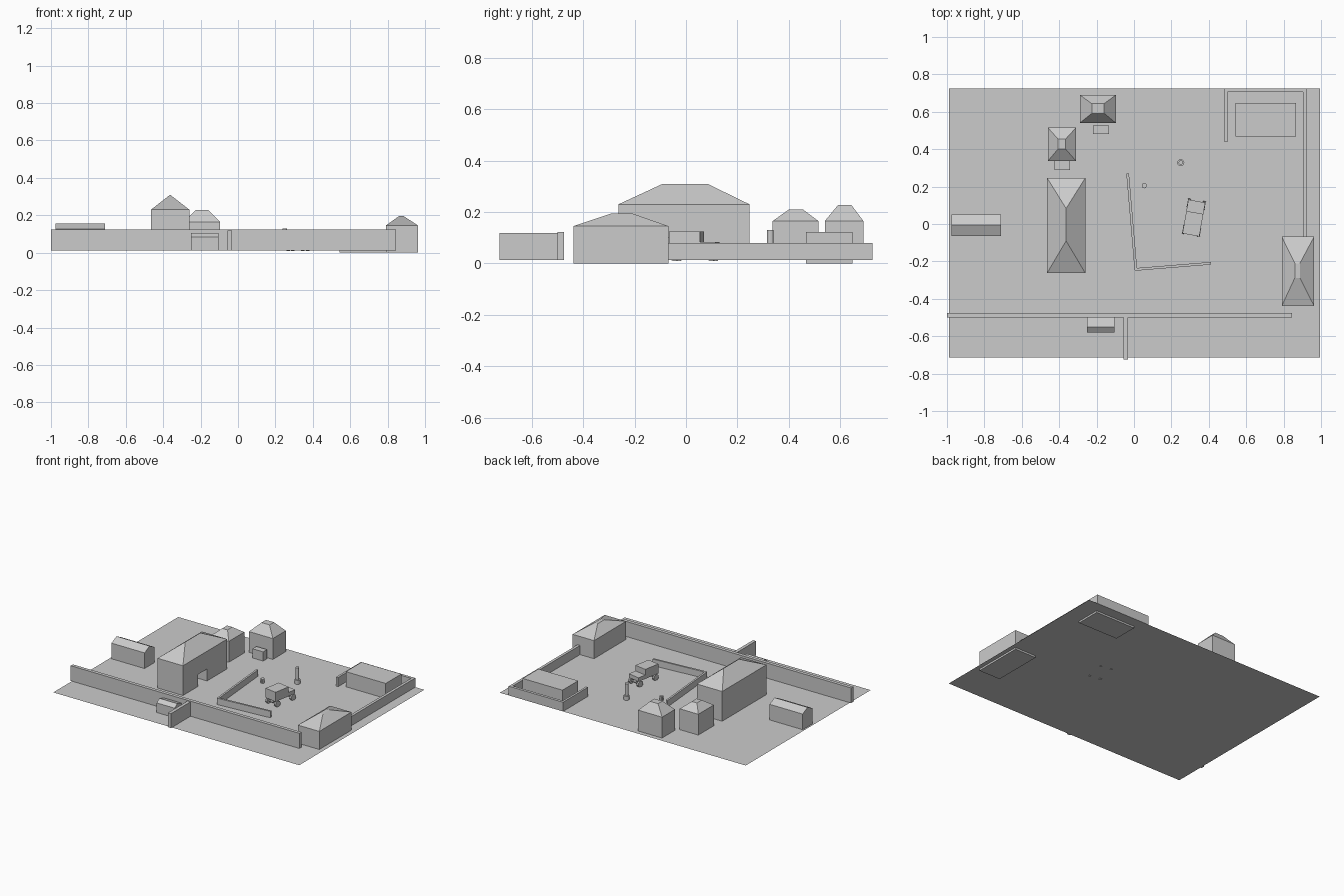
import bpy, bmesh, math
from mathutils import Matrix, Vector

if "Cube" in bpy.data.objects:
    bpy.data.objects.remove(bpy.data.objects["Cube"])

G = 0.013  # ground level


def mesh_object(name, verts, faces):
    me = bpy.data.meshes.new(name)
    bm = bmesh.new()
    vs = [bm.verts.new(v) for v in verts]
    for f in faces:
        bm.faces.new([vs[i] for i in f])
    bmesh.ops.remove_doubles(bm, verts=bm.verts, dist=1e-5)
    bmesh.ops.recalc_face_normals(bm, faces=bm.faces)
    bm.to_mesh(me)
    bm.free()
    ob = bpy.data.objects.new(name, me)
    bpy.context.collection.objects.link(ob)
    return ob


def ring_stack(name, levels):
    """Stack of rectangles (x0, x1, y0, y1, z), closed at both ends."""
    verts, faces = [], [(3, 2, 1, 0)]
    for x0, x1, y0, y1, z in levels:
        verts += [(x0, y0, z), (x1, y0, z), (x1, y1, z), (x0, y1, z)]
    for k in range(len(levels) - 1):
        for i in range(4):
            j = (i + 1) % 4
            faces.append((4 * k + i, 4 * k + j, 4 * k + 4 + j, 4 * k + 4 + i))
    n = 4 * (len(levels) - 1)
    t = levels[-1]
    if t[1] - t[0] > 1e-4 and t[3] - t[2] > 1e-4:
        faces.append((n, n + 1, n + 2, n + 3))
    return mesh_object(name, verts, faces)


def box(name, x0, x1, y0, y1, z0, z1):
    return ring_stack(name, [(x0, x1, y0, y1, z0), (x0, x1, y0, y1, z1)])


def house(name, x0, x1, y0, y1, eaves, top, z0=G):
    """Walls with a hipped roof; top = (x0, x1, y0, y1, z) of the flat cap."""
    return ring_stack(name, [(x0, x1, y0, y1, z0), (x0, x1, y0, y1, eaves), top])


def hip_ridge(name, x0, x1, y0, y1, eaves, xr, ya, yb, zr):
    v = [(x, y, z) for z in (G, eaves)
         for x, y in ((x0, y0), (x1, y0), (x1, y1), (x0, y1))]
    v += [(xr, ya, zr), (xr, yb, zr)]
    f = [(3, 2, 1, 0), (0, 1, 5, 4), (1, 2, 6, 5), (2, 3, 7, 6), (3, 0, 4, 7),
         (4, 5, 8), (5, 6, 9, 8), (6, 7, 9), (7, 4, 8, 9)]
    return mesh_object(name, v, f)


def gable(name, x0, x1, profile):
    """Extrude a (y, z) outline along x."""
    n = len(profile)
    v = [(x, y, z) for x in (x0, x1) for y, z in profile]
    f = [tuple(range(n)), tuple(range(2 * n - 1, n - 1, -1))]
    f += [(i, (i + 1) % n, n + (i + 1) % n, n + i) for i in range(n)]
    return mesh_object(name, v, f)


def wall(name, a, b, thick, z0, z1):
    a, b = Vector(a), Vector(b)
    d = b - a
    ob = box(name, 0, d.length, -thick / 2, thick / 2, z0, z1)
    ob.matrix_world = Matrix.Translation((a.x, a.y, 0)) @ Matrix.Rotation(math.atan2(d.y, d.x), 4, 'Z')
    return ob


def cylinder(name, loc, r, depth, sides, rot=None):
    me = bpy.data.meshes.new(name)
    bm = bmesh.new()
    bmesh.ops.create_cone(bm, cap_ends=True, segments=sides, radius1=r, radius2=r,
                          depth=depth, matrix=Matrix.Translation(loc) @ (rot or Matrix()))
    bm.to_mesh(me)
    bm.free()
    ob = bpy.data.objects.new(name, me)
    bpy.context.collection.objects.link(ob)
    return ob


# Ground sheet
mesh_object("ground", [(-.99, -.715, G), (.995, -.715, G), (.995, .725, G), (-.99, .725, G)],
            [(0, 1, 2, 3)])

# Main house with a doorway recess in its right side
main = hip_ridge("main_house", -.465, -.26, -.263, .247, .23, -.363, -.09, .083, .31)
cut = box("doorway_cutter", -.34, -.2, -.09, .015, -.02, .1)
cut.hide_render = True
cut.hide_set(True)
mod = main.modifiers.new("doorway", 'BOOLEAN')
mod.object = cut
mod.solver = 'EXACT'

# Small towers with porches
house("middle_hut", -.46, -.31, .337, .515, .165, (-.407, -.365, .4, .455, .21))
box("middle_hut_porch", -.425, -.343, .29, .337, G, .08)
house("back_hut", -.29, -.097, .54, .69, .165, (-.225, -.16, .592, .643, .228))
box("back_hut_porch", -.22, -.135, .482, .527, G, .08)

# Corner house at the front right
house("corner_house", .79, .963, -.438, -.068, .145, (.86, .887, -.288, -.21, .195), 0)

# Barn at the left and shed outside the front wall
gable("barn", -.977, -.71, [(-.063, G), (.05, G), (.05, .127), (-.005, .155), (-.063, .127)])
gable("shed", -.25, -.105, [(-.58, G), (-.495, G), (-.495, .088), (-.55, .105), (-.58, .083)])

# Perimeter walls
box("front_wall", -1, .845, -.5, -.475, G, .123)
box("outer_spur_wall", -.057, -.033, -.725, -.5, G, .118)
box("right_wall", .903, .923, -.068, .705, G, .08)
box("back_wall", .485, .923, .705, .725, G, .08)
box("back_wall_return", .485, .501, .438, .705, G, .08)

# Long block inside the back corner
box("storage_block", .543, .865, .467, .648, 0, .123)

# Low L-shaped fence in the yard
wall("side_fence", (-.034, .27), (.01, -.245), .014, G, .06)
wall("front_fence", (.005, -.243), (.412, -.21), .014, G, .06)

# Post and stump
cylinder("post_base", (.25, .328, .028), .019, .03, 12)
cylinder("post", (.25, .328, .0715), .012, .117, 12)
cylinder("stump", (.055, .205, .028), .014, .03, 10)

# Wagon: tall body, low front, four wheels
place = Matrix.Translation((.32, .032, 0)) @ Matrix.Rotation(math.radians(-10), 4, 'Z')
parts = [box("wagon_body", -.046, .046, -.092, .03, .055, .124),
         box("wagon_front", -.046, .046, .03, .092, .055, .083),
         box("wagon_chassis", -.015, .015, -.08, .08, .035, .055)]
side = Matrix.Rotation(math.pi / 2, 4, 'Y')
for y in (-.07, .075):
    parts.append(cylinder("axle", (0, y, .032), .006, .08, 6, side))
    for x in (-.04, .04):
        parts.append(cylinder("wheel", (x, y, .032), .023, .016, 10, side))
for p in parts:
    p.matrix_world = place
